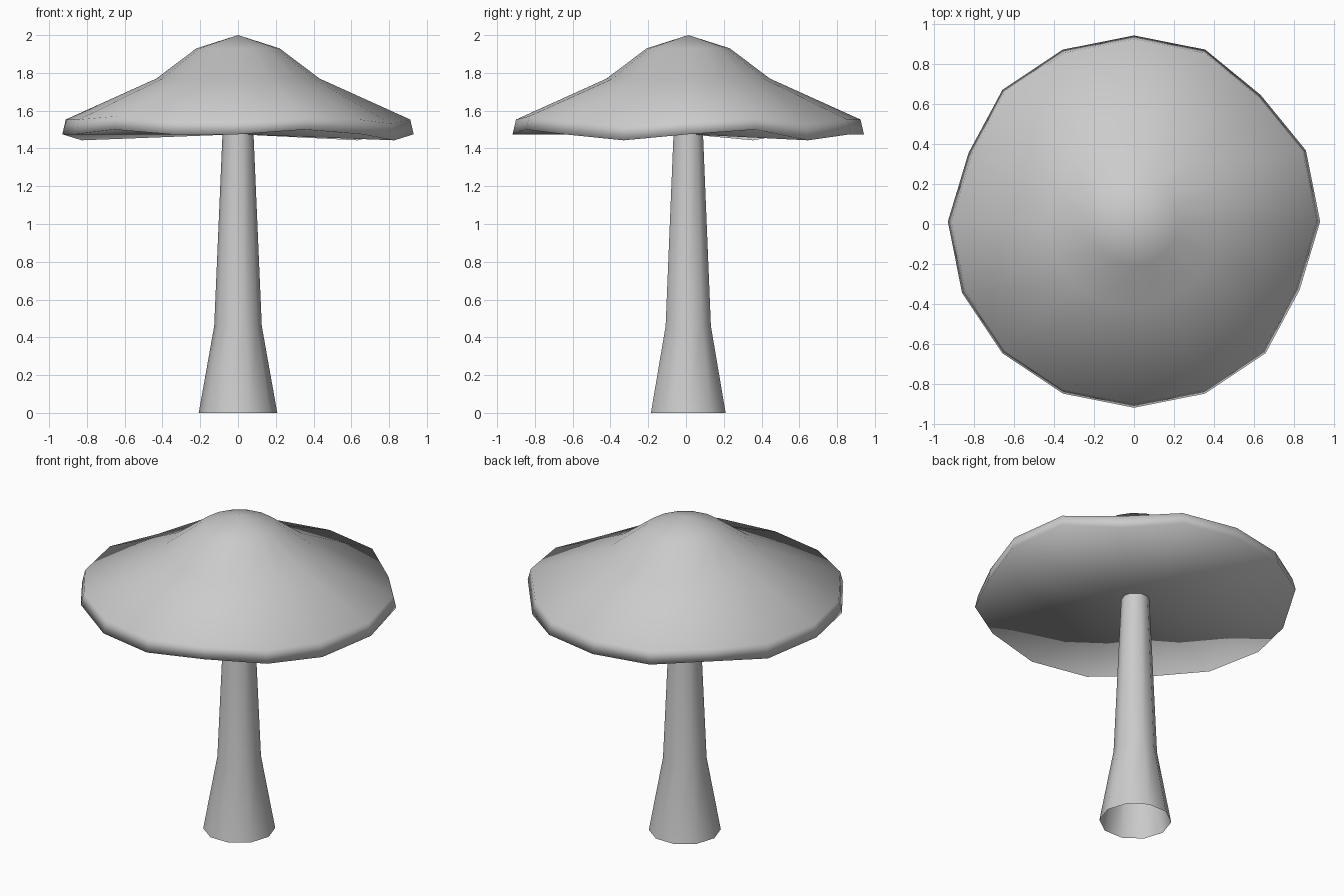
import bpy
import bmesh
from math import cos, sin, tau

cube = bpy.data.objects.get("Cube")
if cube:
    bpy.data.objects.remove(cube)

# Plain grey for the whole mushroom
grey = bpy.data.materials.new("plain grey")
grey.use_nodes = True
grey.diffuse_color = (0.6, 0.6, 0.6, 1)
bsdf = grey.node_tree.nodes["Principled BSDF"]
bsdf.inputs["Base Color"].default_value = grey.diffuse_color
bsdf.inputs["Roughness"].default_value = 0.8

CENTRE_Y = 0.012


def ring(bm, sides, radius, height, bulge=None, lift=None):
    """One horizontal loop; bulge and lift vary radius and height per vertex."""
    verts = []
    for i in range(sides):
        a = tau * i / sides
        r = radius + (bulge[i] if bulge else 0)
        z = height + (lift[i] if lift else 0)
        verts.append(bm.verts.new((r * cos(a), CENTRE_Y + r * sin(a), z)))
    return verts


def bridge(bm, lower, upper):
    n = len(lower)
    for i in range(n):
        j = (i + 1) % n
        bm.faces.new((lower[i], lower[j], upper[j], upper[i]))


def fan(bm, loop, tip):
    for i in range(len(loop)):
        bm.faces.new((loop[i], loop[(i + 1) % len(loop)], tip))


def finish(bm, name):
    bmesh.ops.recalc_face_normals(bm, faces=bm.faces)
    mesh = bpy.data.meshes.new(name)
    bm.to_mesh(mesh)
    bm.free()
    mesh.materials.append(grey)
    mesh.shade_smooth()
    obj = bpy.data.objects.new(name, mesh)
    bpy.context.collection.objects.link(obj)
    return obj


# Stalk: hollow tapered tube, open at the foot
bm = bmesh.new()
loops = [ring(bm, 10, r, z) for r, z in ((0.208, 0), (0.126, 0.46), (0.082, 1.48))]
for low, high in zip(loops, loops[1:]):
    bridge(bm, low, high)
finish(bm, "stalk")

# Cap: wavy rim, sloping brim and rounded crown
SIDES = 16
lift = [0.0] * SIDES
bulge = [0.0] * SIDES
for i in (1, 6, 10, 13):
    lift[i] = 0.025
for i in (2, 7, 15):
    lift[i] = -0.032
    bulge[i] = -0.035

bm = bmesh.new()
rim_low = ring(bm, SIDES, 0.93, 1.475, bulge, lift)
rim_high = ring(bm, SIDES, 0.912, 1.553, bulge, [v * 0.7 for v in lift])
brim = ring(bm, SIDES, 0.432, 1.77)
crown = ring(bm, SIDES, 0.22, 1.93)
for low, high in ((rim_low, rim_high), (rim_high, brim), (brim, crown)):
    bridge(bm, low, high)
fan(bm, crown, bm.verts.new((0, CENTRE_Y, 2.0)))
fan(bm, rim_low, bm.verts.new((0, CENTRE_Y, 1.475)))  # underside
finish(bm, "cap")
